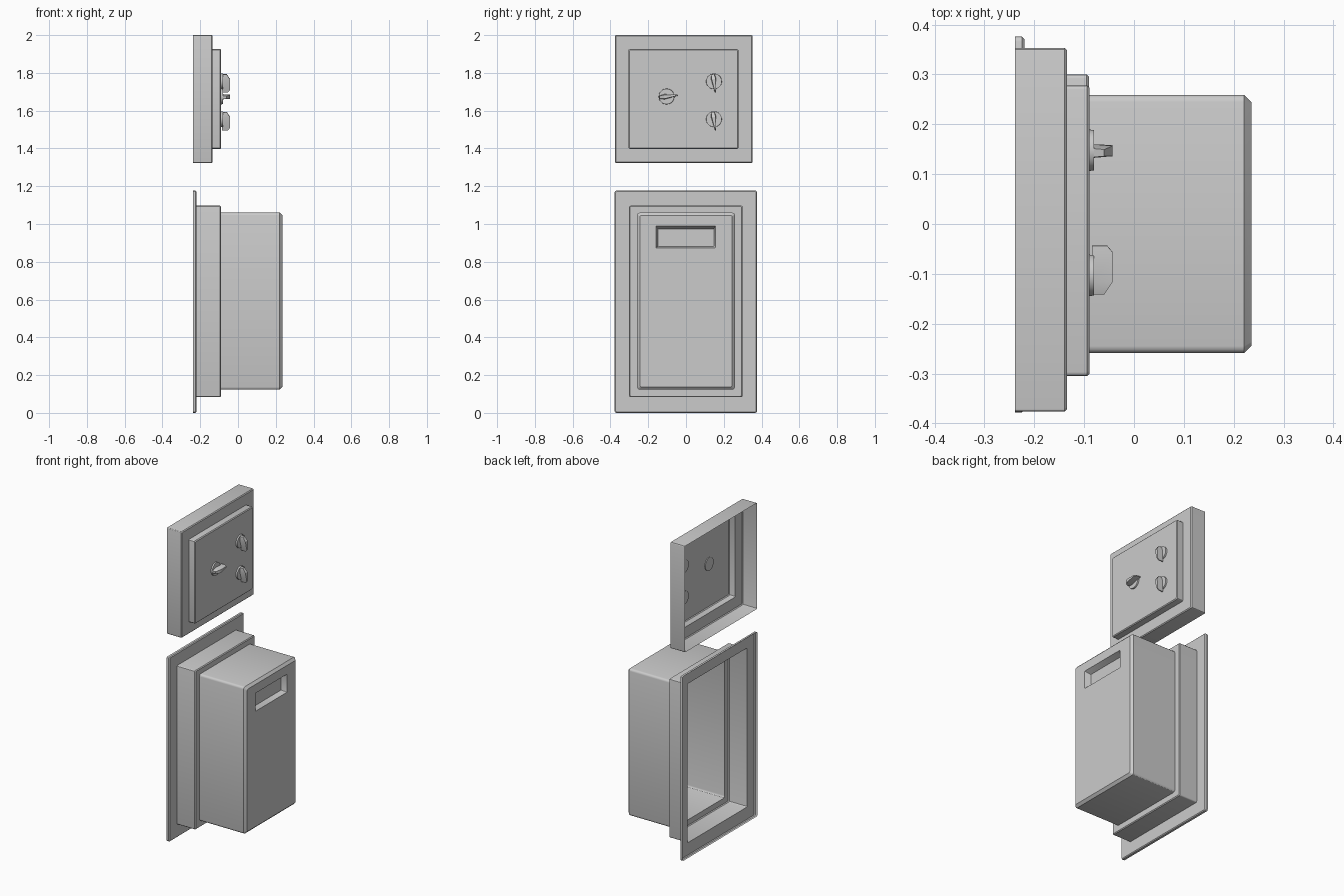
import bpy, bmesh, math
from mathutils import Matrix

if "Cube" in bpy.data.objects:
    bpy.data.objects.remove(bpy.data.objects["Cube"])


def finish(name, bm, angle=30):
    bmesh.ops.remove_doubles(bm, verts=bm.verts, dist=1e-6)
    bmesh.ops.recalc_face_normals(bm, faces=bm.faces)
    me = bpy.data.meshes.new(name)
    bm.to_mesh(me)
    bm.free()
    ob = bpy.data.objects.new(name, me)
    bpy.context.collection.objects.link(ob)
    bpy.ops.object.select_all(action='DESELECT')
    ob.select_set(True)
    bpy.context.view_layer.objects.active = ob
    bpy.ops.object.shade_smooth_by_angle(angle=math.radians(angle))
    return ob


def rounded_loop(bm, x, rect, r, seg=3):
    """Rounded rectangle in the yz plane."""
    y0, y1, z0, z1 = rect
    corners = [(y1 - r, z1 - r), (y0 + r, z1 - r), (y0 + r, z0 + r), (y1 - r, z0 + r)]
    verts = []
    for q, (cy, cz) in enumerate(corners):
        for i in range(seg + 1):
            a = math.pi / 2 * (q + i / seg)
            verts.append(bm.verts.new((x, cy + r * math.cos(a), cz + r * math.sin(a))))
    return verts


def inset(rect, d):
    return (rect[0] + d, rect[1] - d, rect[2] + d, rect[3] - d)


def shell(name, sections):
    """Open-backed stepped shell running from back to front, closed at the last section."""
    bm = bmesh.new()
    prev = None
    for x, rect, r in sections:
        loop = rounded_loop(bm, x, rect, r)
        if prev:
            n = len(loop)
            for i in range(n):
                j = (i + 1) % n
                bm.faces.new((prev[i], prev[j], loop[j], loop[i]))
        prev = loop
    bm.faces.new(prev)
    return finish(name, bm)


# Lower bin: flange, frame, deep body and recessed handle
flange = (-0.378, 0.376, 0.0, 1.177)
frame = (-0.301, 0.30, 0.083, 1.097)
body = (-0.259, 0.259, 0.123, 1.06)
grip = (-0.16, 0.156, 0.874, 0.989)
grip_floor = (-0.148, 0.148, 0.882, 0.974)
shell("bin_housing", [
    (-0.239, flange, 0.01), (-0.225, flange, 0.01), (-0.220, inset(flange, 0.005), 0.008),
    (-0.220, frame, 0.008), (-0.095, frame, 0.008), (-0.090, inset(frame, 0.005), 0.006),
    (-0.090, body, 0.014), (0.221, body, 0.014), (0.236, inset(body, 0.015), 0.008),
    (0.236, grip, 0.003), (0.20, grip_floor, 0.003)])

# Upper control panel: outer tray with raised face
tray = (-0.376, 0.353, 1.323, 2.0)
face = (-0.305, 0.278, 1.398, 1.926)
shell("control_panel", [
    (-0.239, tray, 0.006), (-0.139, tray, 0.006), (-0.134, inset(tray, 0.005), 0.004),
    (-0.134, face, 0.008), (-0.094, face, 0.008), (-0.089, inset(face, 0.005), 0.006)])


def knob(name, y, z, turn):
    """Disc with a pointed grip; turn is the grip direction in the yz plane."""
    bm = bmesh.new()
    # disc with axis along x
    bmesh.ops.create_cone(bm, cap_ends=True, segments=24, radius1=0.042, radius2=0.041,
                          depth=0.014, matrix=Matrix.Translation((-0.087, 0, 0))
                          @ Matrix.Rotation(math.pi / 2, 4, 'Y'))
    # grip: stations along its length (position, half width, top x)
    stations = [(-0.038, 0.009, -0.060), (-0.012, 0.014, -0.043),
                (0.047, 0.005, -0.043), (0.060, 0.003, -0.054)]
    prev = None
    for l, w, top in stations:
        ring = [bm.verts.new(p) for p in
                ((-0.084, l, -w), (-0.084, l, w), (top, l, w * 0.75), (top, l, -w * 0.75))]
        if prev:
            for i in range(4):
                j = (i + 1) % 4
                bm.faces.new((prev[i], prev[j], ring[j], ring[i]))
        else:
            bm.faces.new(ring)
        prev = ring
    bm.faces.new(prev)
    bm.transform(Matrix.Translation((0, y, z)) @ Matrix.Rotation(math.radians(turn), 4, 'X'))
    finish(name, bm)


# Three turn knobs
knob("knob_left", -0.103, 1.675, 7)
knob("knob_upper_right", 0.148, 1.755, -82)
knob("knob_lower_right", 0.148, 1.555, -82)
